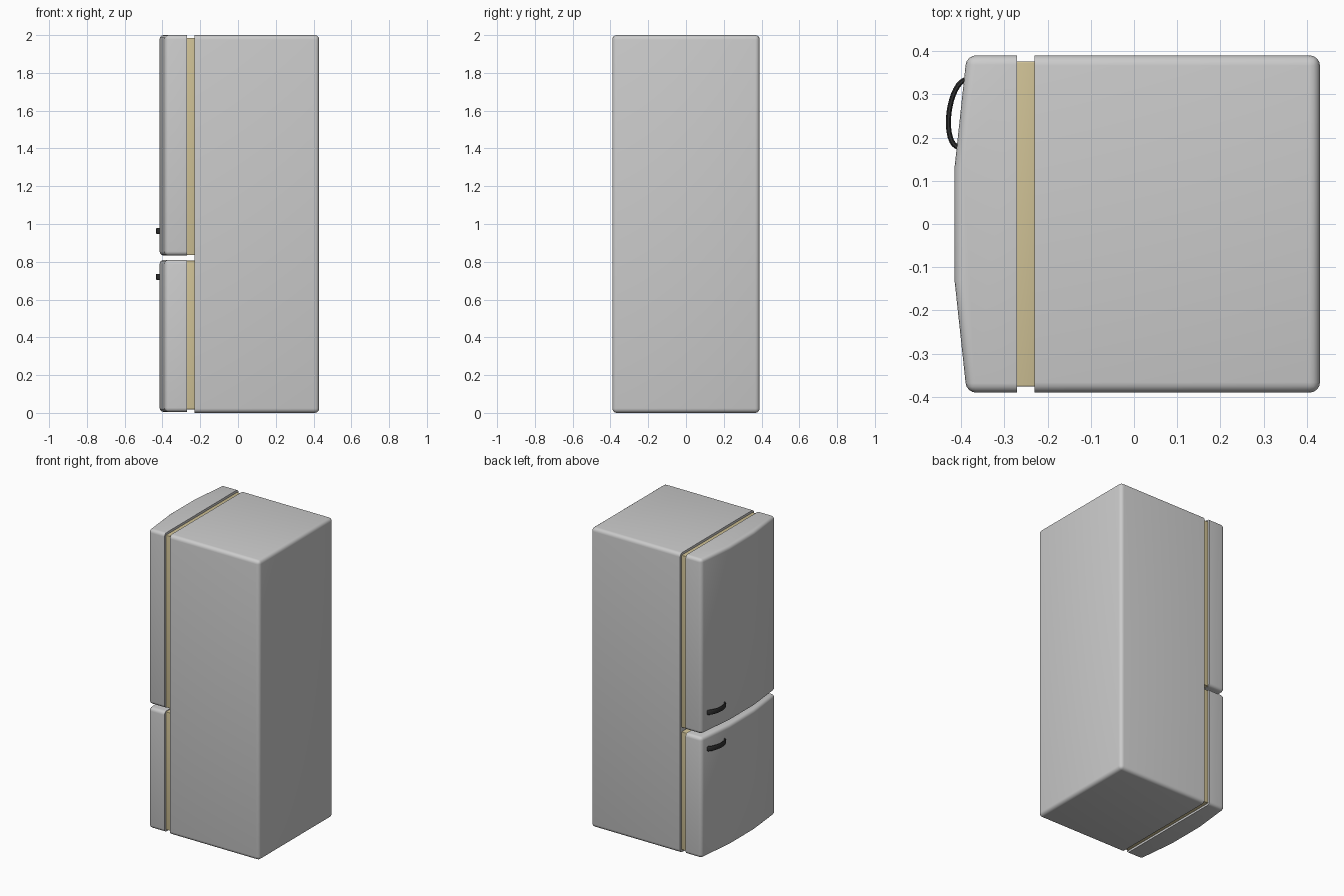
import bpy, bmesh, math
from mathutils import Vector

if "Cube" in bpy.data.objects:
    bpy.data.objects.remove(bpy.data.objects["Cube"])


def material(name, color):
    m = bpy.data.materials.new(name)
    m.diffuse_color = color
    m.use_nodes = True
    m.node_tree.nodes["Principled BSDF"].inputs["Base Color"].default_value = m.diffuse_color
    return m


def finish(name, bm, mat=None):
    bmesh.ops.recalc_face_normals(bm, faces=bm.faces)
    me = bpy.data.meshes.new(name)
    bm.to_mesh(me)
    bm.free()
    ob = bpy.data.objects.new(name, me)
    bpy.context.collection.objects.link(ob)
    if mat:
        me.materials.append(mat)
    bpy.ops.object.select_all(action='DESELECT')
    ob.select_set(True)
    bpy.context.view_layer.objects.active = ob
    bpy.ops.object.shade_smooth_by_angle(angle=math.radians(35))
    return ob


def prism(name, outline, z0, z1, radius, sharp_x=None, mat=None):
    """Extrude an xy outline; round its hard edges except those on plane sharp_x."""
    bm = bmesh.new()
    base = bm.faces.new([bm.verts.new((x, y, z0)) for x, y in outline])
    ext = bmesh.ops.extrude_face_region(bm, geom=[base])
    top = [v for v in ext['geom'] if isinstance(v, bmesh.types.BMVert)]
    bmesh.ops.translate(bm, verts=top, vec=(0, 0, z1 - z0))
    bmesh.ops.recalc_face_normals(bm, faces=bm.faces)
    edges = [e for e in bm.edges if e.calc_face_angle(0) > 0.5 and not (
        sharp_x is not None and all(abs(v.co.x - sharp_x) < 1e-4 for v in e.verts))]
    bmesh.ops.bevel(bm, geom=edges, offset=radius, segments=4,
                    profile=0.5, affect='EDGES', clamp_overlap=True)
    return finish(name, bm, mat)


def rect(x0, x1, w):
    return [(x0, -w), (x1, -w), (x1, w), (x0, w)]


tan = material("seal_tan", (0.62, 0.53, 0.30, 1))
black = material("handle_black", (0.03, 0.03, 0.03, 1))

# Cabinet, sharp around its front opening
prism("cabinet", rect(-0.23, 0.43, 0.39), 0.0, 2.0, 0.024, sharp_x=-0.23)

# Door outline bowed outwards
bow = [(-0.27, -0.39), (-0.387, -0.39), (-0.415, -0.13),
       (-0.415, 0.13), (-0.387, 0.39), (-0.27, 0.39)]


def handle(name, z):
    """Flattened rounded bar swept along an arc in the xy plane."""
    bm = bmesh.new()
    steps, sides = 16, 12
    rings = []
    for i in range(steps + 1):
        a = math.pi * i / steps
        # base line follows the slanted door front
        centre = Vector((-0.396, 0.256, z)) + Vector((-0.009, -0.078, 0)) * math.cos(a) \
            + Vector((-0.032, 0.0, 0)) * math.sin(a)
        tangent = Vector((0.009, 0.078, 0)) * math.sin(a) + Vector((-0.032, 0, 0)) * math.cos(a)
        n = Vector((tangent.y, -tangent.x, 0)).normalized()
        ring = []
        for k in range(sides):
            t = 2 * math.pi * (k + 0.5) / sides
            c, s = math.cos(t), math.sin(t)
            u = math.copysign(abs(c) ** 0.6, c) * 0.006
            w = math.copysign(abs(s) ** 0.6, s) * 0.016
            ring.append(bm.verts.new(centre + n * u + Vector((0, 0, w))))
        rings.append(ring)
    for a, b in zip(rings, rings[1:]):
        for k in range(sides):
            j = (k + 1) % sides
            bm.faces.new((a[k], a[j], b[j], b[k]))
    bm.faces.new(rings[0])
    bm.faces.new(rings[-1])
    return finish(name, bm, black)


# Each door with its seal and handle
for label, z0, z1, s0, s1, hz in (("upper", 0.833, 2.0, 0.835, 1.985, 0.963),
                                  ("lower", 0.005, 0.81, 0.018, 0.806, 0.72)):
    prism(label + "_door", bow, z0, z1, 0.022, sharp_x=-0.27)
    prism(label + "_seal", rect(-0.272, -0.228, 0.376), s0, s1, 0.004, mat=tan)
    handle(label + "_handle", hz)
